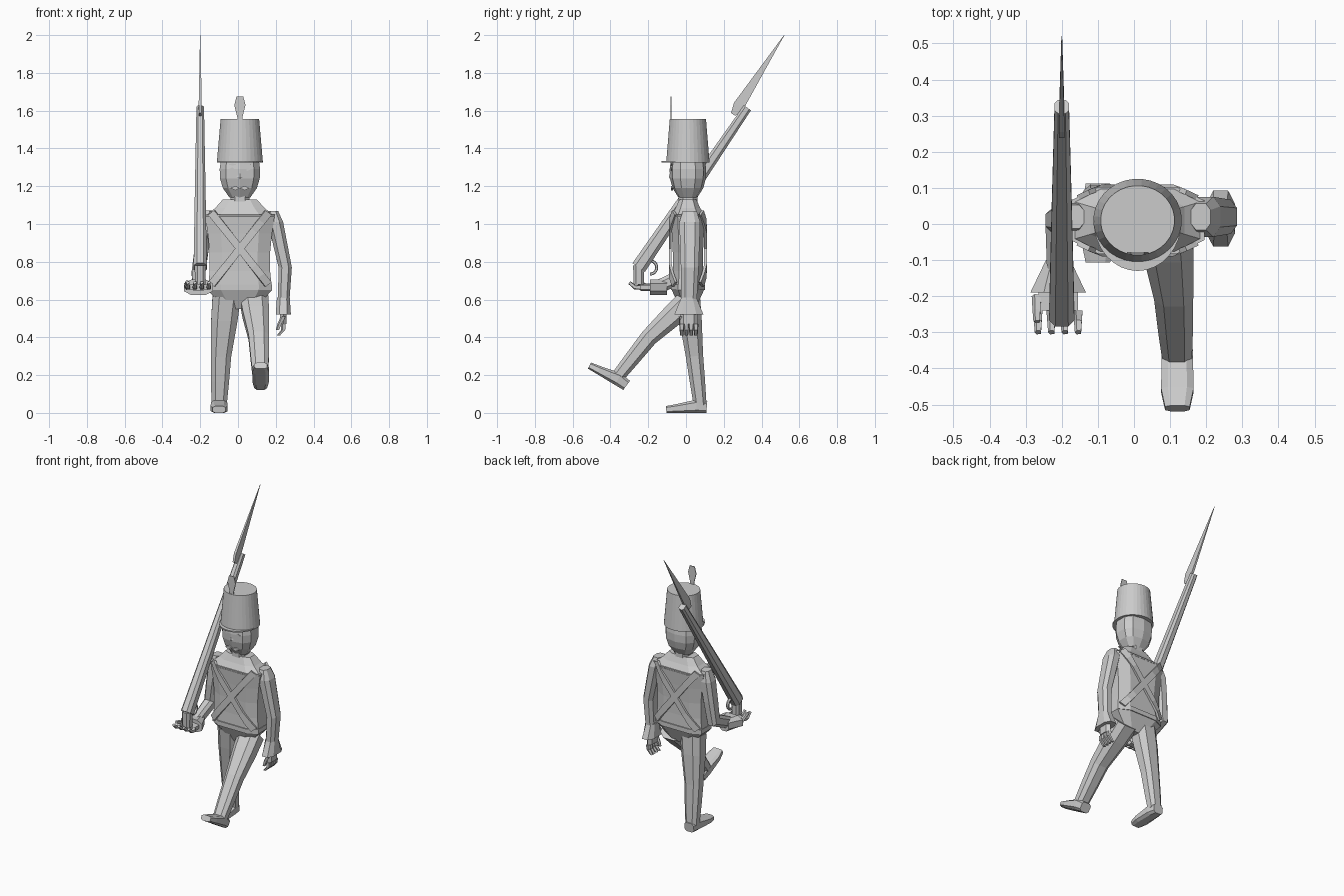
import bpy, bmesh, math
from mathutils import Vector

default_cube = bpy.data.objects.get("Cube")
if default_cube:
    bpy.data.objects.remove(default_cube, do_unlink=True)

colour = (.6, .6, .6, 1)
grey = bpy.data.materials.new("plain grey")
grey.use_nodes = True
grey.diffuse_color = colour
grey.node_tree.nodes["Principled BSDF"].inputs["Base Color"].default_value = colour

side_axis = Vector((1, 0, 0))
forward = Vector((0, -1, 0))
upward = Vector((0, 0, 1))
centre = Vector((.01, .01, 0))


def finish(name, bm):
    bmesh.ops.recalc_face_normals(bm, faces=bm.faces)
    mesh = bpy.data.meshes.new(name)
    bm.to_mesh(mesh)
    bm.free()
    mesh.materials.append(grey)
    obj = bpy.data.objects.new(name, mesh)
    bpy.context.collection.objects.link(obj)
    return obj


def signed_power(value, power):
    return math.copysign(abs(value) ** power, value)


def loft(name, rings, sides=8, square=.75):
    """Skin over rings of (point, half width, half depth); low square means boxy."""
    bm = bmesh.new()
    fit = math.cos(math.pi / sides) ** square
    loops = []
    last = len(rings) - 1
    for i, (point, width, depth) in enumerate(rings):
        along = rings[min(i + 1, last)][0] - rings[max(i - 1, 0)][0]
        along.x = 0
        across = along.normalized().cross(side_axis)
        loop = []
        for k in range(sides):
            angle = math.tau * (k + .5) / sides
            u = signed_power(math.cos(angle), square) / fit
            v = signed_power(math.sin(angle), square) / fit
            loop.append(bm.verts.new(point + side_axis * u * width + across * v * depth))
        loops.append(loop)
    for lower, upper in zip(loops, loops[1:]):
        for k in range(sides):
            m = (k + 1) % sides
            bm.faces.new((lower[k], lower[m], upper[m], upper[k]))
    bm.faces.new(loops[0])
    bm.faces.new(loops[last])
    return finish(name, bm)


def ramp(values, t):
    """Piecewise linear value along an evenly spaced list."""
    place = t * (len(values) - 1)
    i = min(int(place), len(values) - 2)
    return values[i] + (values[i + 1] - values[i]) * (place - i)


def limb(name, points, widths, flat=1, **shape):
    """Loft along points, with depth a fixed ratio of the width."""
    rings = []
    for i, point in enumerate(points):
        width = ramp(widths, i / (len(points) - 1))
        rings.append((point, width, width * flat))
    return loft(name, rings, **shape)


def column(bottom, top, count):
    """Evenly stacked points on the body's middle line."""
    return [centre + upward * ramp((bottom, top), i / (count - 1)) for i in range(count)]


def plate(name, outline, thickness):
    bm = bmesh.new()
    face = bm.faces.new([bm.verts.new(corner) for corner in outline])
    extruded = bmesh.ops.extrude_face_region(bm, geom=[face], use_keep_orig=True)
    moved = [g for g in extruded["geom"] if isinstance(g, bmesh.types.BMVert)]
    bmesh.ops.translate(bm, verts=moved, vec=thickness)
    return finish(name, bm)


# Jacket, shoulders and belt
limb("jacket", column(.55, 1.05, 6), (.08, .17, .16, .16, .17, .185), flat=.5, square=.6)
limb("shoulders", column(1.04, 1.13, 3), (.185, .13, .09), flat=.5, square=.6)
limb("belt", column(.65, .68, 2), (.17, .17), flat=.53, square=.6)


# Crossed straps that follow the chest and back
def strap(name, facing, lean):
    bm = bmesh.new()
    edge = Vector((.016, 0, .012))
    top, bottom = Vector((-.15, 0, 1.06)), Vector((.15, 0, .68))
    rows = []
    steps = 8
    for i in range(steps + 1):
        row = []
        for offset in (edge, -edge):
            spot = top.lerp(bottom, i / steps) + offset
            curve = max(0, abs(spot.x) / .17 - .6)
            spot.x *= lean
            spot.y = facing * (.093 - .08 * curve)
            row.append(bm.verts.new(centre + spot))
        rows.append(row)
    for a, b in zip(rows, rows[1:]):
        bm.faces.new((a[0], a[1], b[1], b[0]))
    solid = finish(name, bm).modifiers.new("thickness", "SOLIDIFY")
    solid.thickness = .014
    solid.offset = 0


for facing, place in ((-1, "front"), (1, "back")):
    for lean, hand in ((1, "right"), (-1, "left")):
        strap(f"{place}_strap_{hand}", facing, lean)

# Head and face
limb("neck", column(1.1, 1.17, 2), (.05, .05))
limb("head", column(1.14, 1.34, 5), (.055, .09, .105, .107, .1), flat=.87, sides=10)
bridge = centre + Vector((0, -.08, 1.3))
limb("nose", [bridge, bridge - upward * .05, bridge - upward * .07], (.008, .018, .01), sides=6)


def face_diamond(name, x, drop, width, height):
    for sign, hand in ((1, "left"), (-1, "right")):
        middle = bridge + side_axis * x * sign - upward * drop
        wide, tall = side_axis * width, upward * height
        outline = [middle - wide, middle - tall, middle + wide, middle + tall]
        plate(f"{hand}_{name}", outline, forward * .01)


face_diamond("eye", x=.04, drop=.01, width=.02, height=.01)
face_diamond("brow", x=.04, drop=-.015, width=.025, height=.005)
face_diamond("moustache", x=.025, drop=.11, width=.025, height=.012)

# Tall hat, visor and plume
limb("hat", column(1.325, 1.555, 2), (.122, .102), flat=.94, sides=32, square=1)
brim = centre + upward * 1.325
arc = [math.pi * i / 16 for i in range(17)]
plate("visor", [brim + side_axis * .122 * math.cos(a) + forward * .14 * math.sin(a)
                for a in arc], upward * .008)
stem = centre + Vector((0, -.093, 1.5))
outline = []
for sign, heights in ((1, (0, .065, .13, .175)), (-1, (.175, .13, .065, 0))):
    for height in heights:
        width = ramp((.011, .011, .033, .018), height / .175)
        outline.append(stem + side_axis * sign * width + upward * height)
plate("plume", outline, -forward * .005)


# Legs: thigh, shin and shoe between named joints
def leg(hand, hip, knee, ankle, heel, toe):
    points = [hip, hip.lerp(knee, .4), knee, knee.lerp(ankle, .5), ankle]
    limb(f"{hand}_leg", points, (.075, .07, .054, .048, .04), flat=.85)
    sole_up = (toe - heel).normalized().cross(side_axis)
    shoe = [(heel.lerp(toe, t) + sole_up * depth, width, depth) for t, width, depth in
            ((0, .034, .03), (.25, .043, .035), (.75, .045, .023), (1, .034, .018))]
    loft(f"{hand}_shoe", shoe, square=.6)


leg("right", hip=Vector((-.06, .01, .62)), knee=Vector((-.09, .045, .3)),
    ankle=Vector((-.1, .075, .04)), heel=Vector((-.1, .11, 0)), toe=Vector((-.1, -.105, 0)))
leg("left", hip=Vector((.085, .02, .6)), knee=Vector((.11, -.195, .4)),
    ankle=Vector((.12, -.375, .175)), heel=Vector((.12, -.33, .12)), toe=Vector((.12, -.52, .235)))


# Arms: sleeve, flared cuff, palm, fingers and thumb
def arm(hand, shoulder, elbow, wrist, reach, spread, curl, flat):
    points = [shoulder, shoulder.lerp(elbow, .2), shoulder.lerp(elbow, .6), elbow, wrist]
    limb(f"{hand}_sleeve", points, (.027, .041, .038, .035, .03), flat=flat)
    flare = (wrist + reach * .04, .04 + spread.x, .04 + spread.y * 1.5)
    loft(f"{hand}_cuff", [(wrist - reach * .05, .034, .04), flare])
    knuckles = wrist + reach * .09
    palm = (.018 + spread.x, .018 + spread.y)
    loft(f"{hand}_palm", [(wrist, *palm), (knuckles, *palm)], sides=6)
    for i in range(4):
        base = knuckles + spread * (i - 1.5)
        bend = base + reach * .03
        limb(f"{hand}_finger_{i + 1}", [base, bend, bend + reach * .03 + curl * .025],
             (.012, .008), sides=5)
    thumb = wrist + reach * .05 - spread * 1.6
    limb(f"{hand}_thumb", [thumb, thumb + reach * .04 + curl * .02, thumb + reach * .07 + curl * .03],
         (.012, .008), sides=5)


arm("left", shoulder=Vector((.185, .02, 1.07)), elbow=Vector((.25, .02, .77)),
    wrist=Vector((.24, .015, .56)), reach=-upward, spread=-forward * .025,
    curl=-side_axis, flat=1.35)
arm("right", shoulder=Vector((-.165, .02, 1.07)), elbow=Vector((-.21, .01, .74)),
    wrist=Vector((-.21, -.15, .665)), reach=forward, spread=side_axis * .037,
    curl=upward, flat=1.2)

# Shouldered rifle, trigger guard and bayonet
butt, muzzle = Vector((-.2, -.25, .77)), Vector((-.2, .325, 1.615))
limb("rifle", [butt, butt.lerp(muzzle, .5), muzzle], (.035, .028, .02), flat=1.15)
limb("rifle_heel", [butt - upward * .09, butt + upward * .01], (.027, .03))
guard = butt - forward * .06
limb("trigger_guard", [guard + (upward * math.cos(a) - forward * math.sin(a)) * .035
                       for a in arc], (.009, .009), flat=.8, sides=6)
socket, tip = Vector((-.2, .25, 1.58)), Vector((-.2, .52, 2))
loft("bayonet", [(socket, .007, .014), (socket.lerp(tip, .11), .008, .03), (tip, .001, .001)],
     sides=4, square=1)
